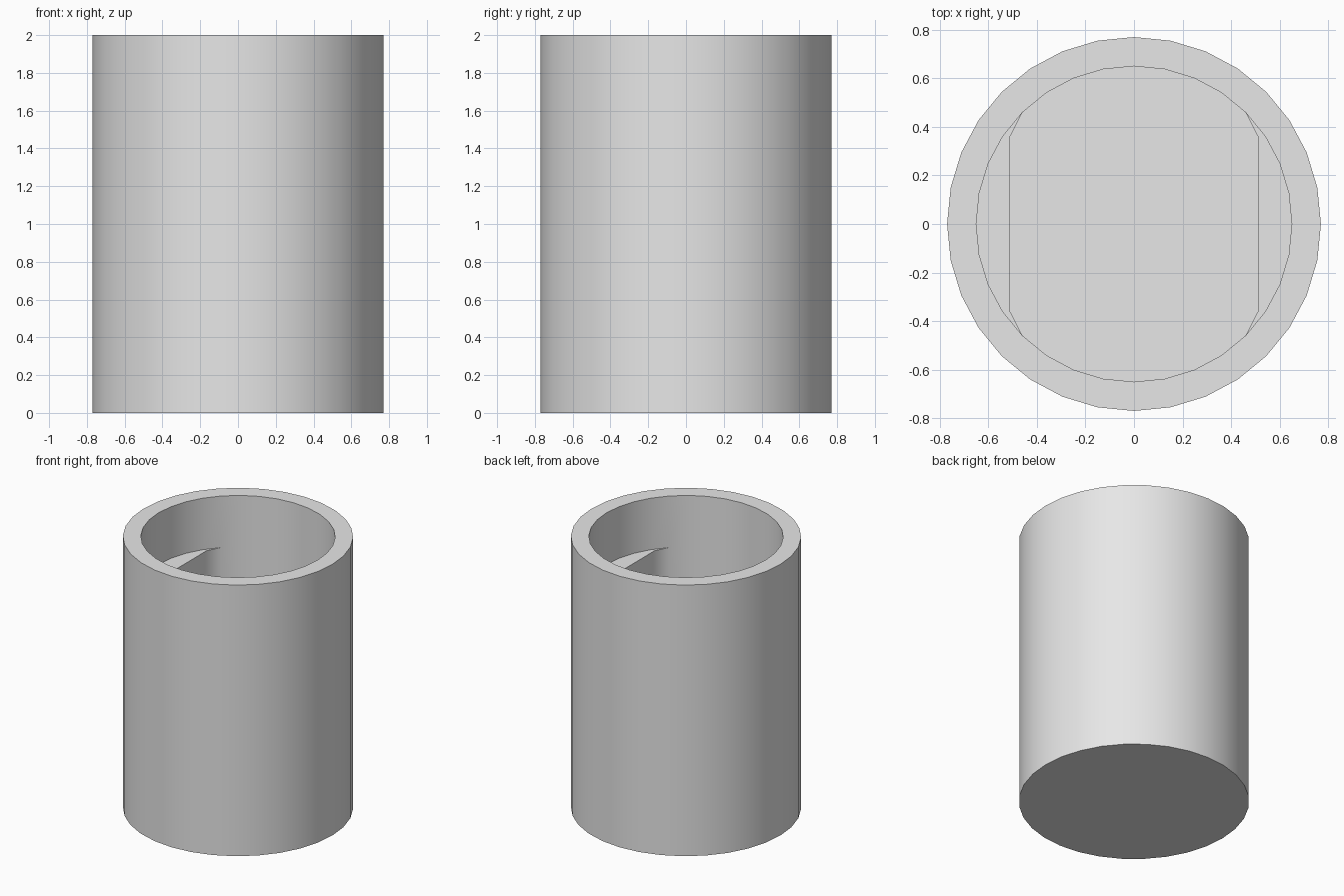
import bpy
import bmesh
import math

SIDES = 32
OUTER, INNER = 0.77, 0.65
FLAT_X = 0.51          # half distance between the two inner flats
TOP, LEDGE, FLOOR = 2.0, 1.62, 0.12

if "Cube" in bpy.data.objects:
    bpy.data.objects.remove(bpy.data.objects["Cube"], do_unlink=True)

# Plain grey material
grey = bpy.data.materials.new("light_grey")
grey.use_nodes = True
grey.diffuse_color = (0.8, 0.8, 0.8, 1)
grey.node_tree.nodes["Principled BSDF"].inputs["Base Color"].default_value = (0.8, 0.8, 0.8, 1)

bm = bmesh.new()


def ring(radius, z, limit=9.0):
    """Circle of vertices, with x clamped to form two flats."""
    verts = []
    for i in range(SIDES):
        a = math.tau * i / SIDES
        x = max(-limit, min(limit, radius * math.cos(a)))
        verts.append(bm.verts.new((x, radius * math.sin(a), z)))
    return verts


# Outer wall, rim, round bore, side ledges and flattened lower bore
rings = [
    ring(OUTER, 0),
    ring(OUTER, TOP),
    ring(INNER, TOP),
    ring(INNER, LEDGE),
    ring(INNER, LEDGE, FLAT_X),
    ring(INNER, FLOOR, FLAT_X),
]
for low, high in zip(rings, rings[1:]):
    for i in range(SIDES):
        j = (i + 1) % SIDES
        bm.faces.new((low[i], low[j], high[j], high[i]))

# Base and inner floor
bm.faces.new(rings[0][::-1])
bm.faces.new(rings[-1])

# Join the ledge to the bore where the two outlines coincide
bmesh.ops.remove_doubles(bm, verts=bm.verts, dist=0.0005)
bmesh.ops.dissolve_degenerate(bm, edges=bm.edges, dist=0.0005)
bmesh.ops.recalc_face_normals(bm, faces=bm.faces)

mesh = bpy.data.meshes.new("hollow_cylinder")
bm.to_mesh(mesh)
bm.free()
mesh.materials.append(grey)
cup = bpy.data.objects.new("hollow_cylinder", mesh)
bpy.context.collection.objects.link(cup)

# Smooth round walls, sharp rims and ledges
bpy.ops.object.select_all(action="DESELECT")
cup.select_set(True)
bpy.context.view_layer.objects.active = cup
bpy.ops.object.shade_smooth_by_angle(angle=math.radians(30))
